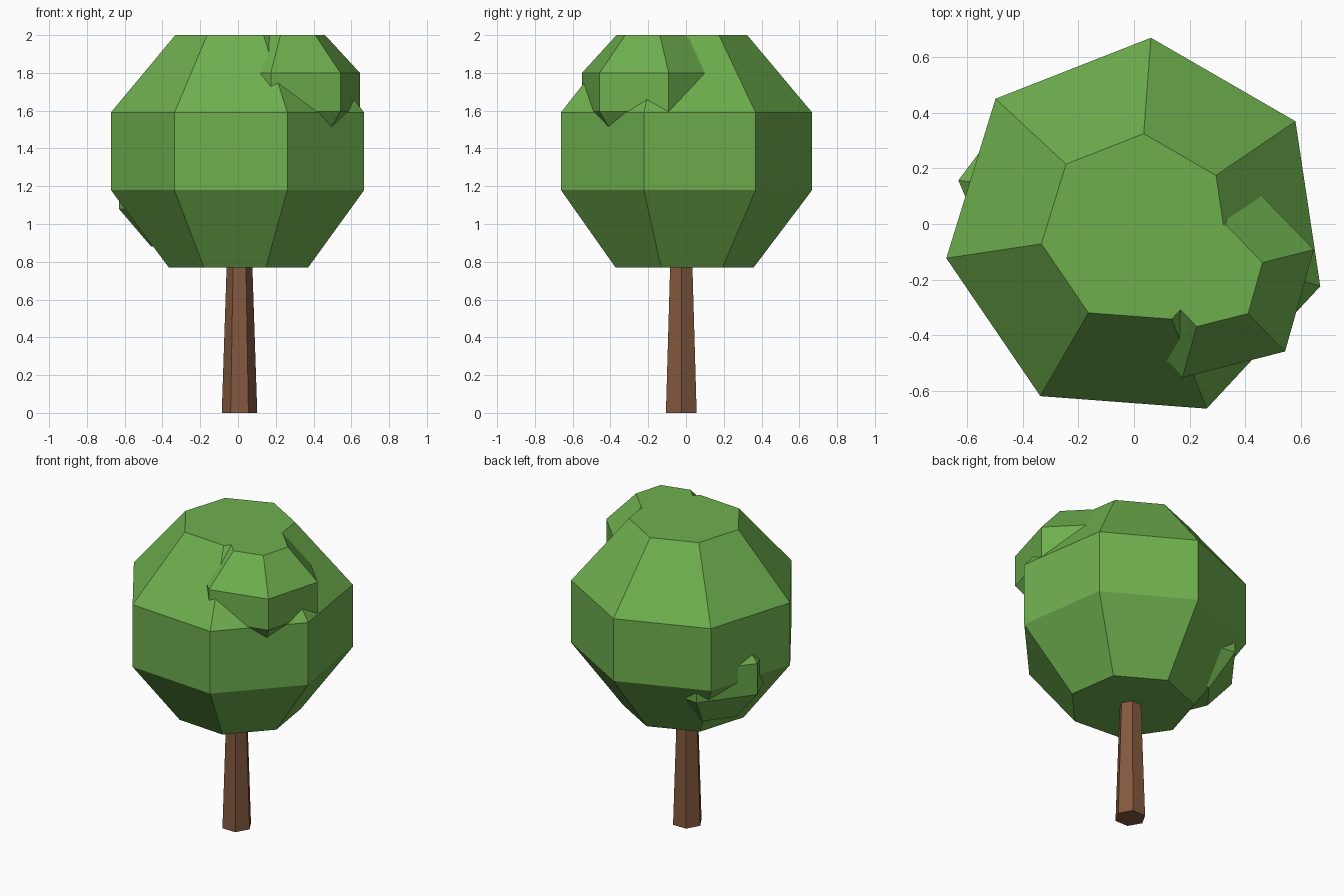
import bpy
import bmesh
from math import cos, sin, radians, tau

cube = bpy.data.objects.get("Cube")
if cube:
    bpy.data.objects.remove(cube, do_unlink=True)


def make_material(name, rgb):
    mat = bpy.data.materials.new(name)
    mat.use_nodes = True
    colour = (*rgb, 1)
    mat.diffuse_color = colour
    bsdf = next(n for n in mat.node_tree.nodes if n.type == 'BSDF_PRINCIPLED')
    bsdf.inputs["Base Color"].default_value = colour
    return mat


def ring_solid(name, mat, centre, sides, angle, rings):
    """Flat-shaded closed solid from (height, radius) rings."""
    bm = bmesh.new()
    loops = []
    for z, r in rings:
        loops.append([bm.verts.new((centre[0] + r * cos(radians(angle) + tau * i / sides),
                                    centre[1] + r * sin(radians(angle) + tau * i / sides), z))
                      for i in range(sides)])
    for low, high in zip(loops, loops[1:]):
        for i in range(sides):
            j = (i + 1) % sides
            bm.faces.new((low[i], low[j], high[j], high[i]))
    bm.faces.new(loops[0][::-1])
    bm.faces.new(loops[-1])
    mesh = bpy.data.meshes.new(name)
    bm.to_mesh(mesh)
    bm.free()
    mesh.materials.append(mat)
    obj = bpy.data.objects.new(name, mesh)
    bpy.context.collection.objects.link(obj)
    return obj


def foliage(name, centre, sides, angle, radius, heights):
    """Leaf clump: straight middle band, tapered above and below."""
    widths = (0.55, 1, 1, 0.5)
    return ring_solid(name, leaf, centre, sides, angle,
                      [(z, radius * w) for z, w in zip(heights, widths)])


leaf = make_material("leaf green", (0.156, 0.429, 0.076))
bark = make_material("bark brown", (0.23, 0.10, 0.05))

# Tapered trunk, running up into the crown
ring_solid("trunk", bark, (0.008, -0.025), 6, 0, [(0, 0.094), (0.9, 0.064)])

# Main crown and the two clumps growing out of it
foliage("crown", (0.009, -0.02), 7, 85.7, 0.69, (0.77, 1.18, 1.59, 2.0))
foliage("upper_clump", (0.277, -0.185), 6, 14.2, 0.38, (1.39, 1.595, 1.8, 2.0))
foliage("lower_clump", (-0.25, 0.11), 6, 173, 0.383, (0.88, 1.08, 1.285, 1.48))
